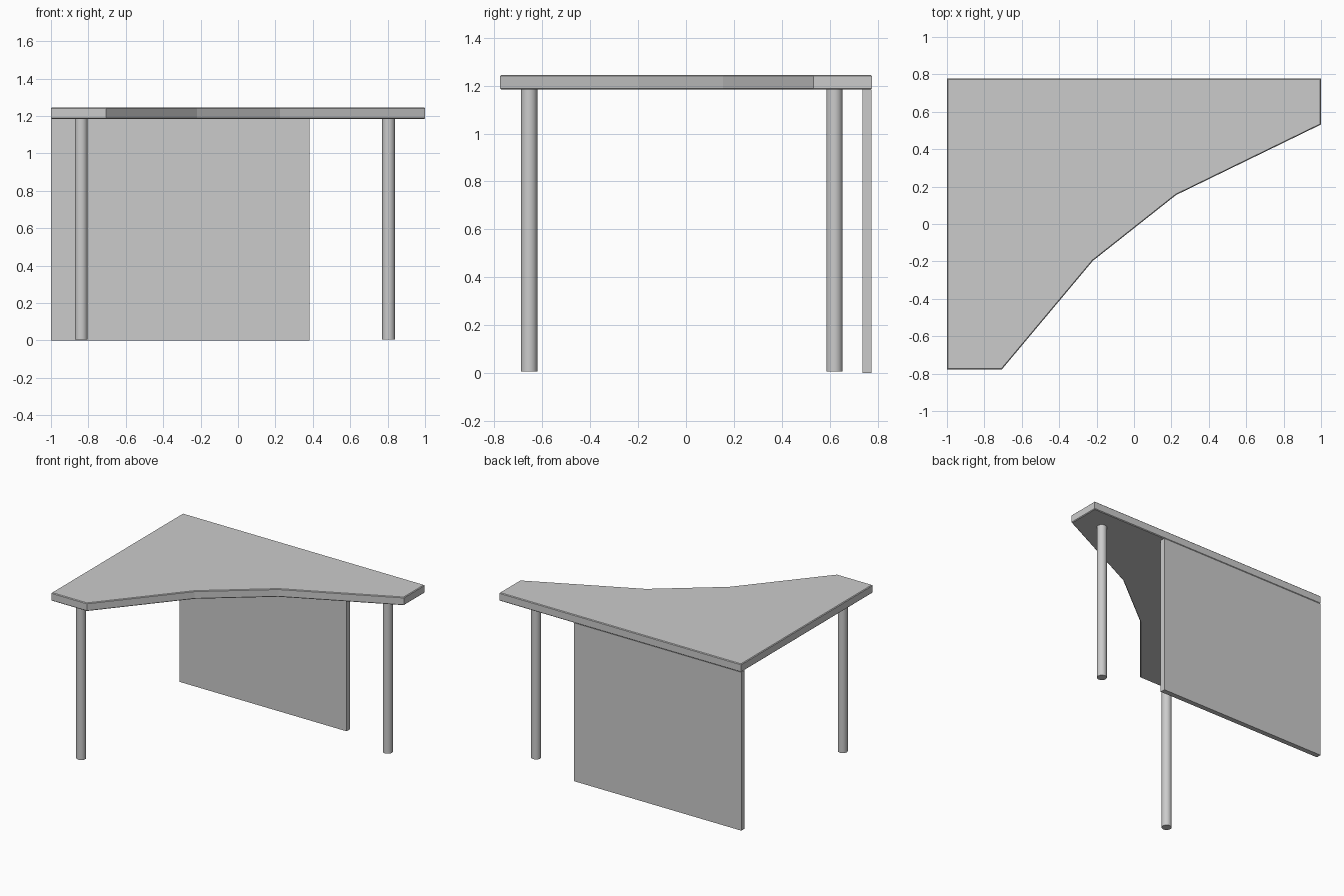
import bpy, bmesh

if "Cube" in bpy.data.objects:
    bpy.data.objects.remove(bpy.data.objects["Cube"])

TOP_Z, UNDER_Z = 1.245, 1.184


def prism(name, outline, z0, z1, bevel=0.0):
    """Extrude a flat outline upward, optionally easing its rims."""
    bm = bmesh.new()
    face = bm.faces.new([bm.verts.new((x, y, z0)) for x, y in outline])
    ext = bmesh.ops.extrude_face_region(bm, geom=[face])
    verts = [v for v in ext["geom"] if isinstance(v, bmesh.types.BMVert)]
    bmesh.ops.translate(bm, verts=verts, vec=(0, 0, z1 - z0))
    bmesh.ops.recalc_face_normals(bm, faces=bm.faces[:])
    if bevel:
        rims = [e for e in bm.edges if abs(e.verts[0].co.z - e.verts[1].co.z) < 1e-5]
        bmesh.ops.bevel(bm, geom=rims, offset=bevel, segments=1, affect='EDGES')
    mesh = bpy.data.meshes.new(name)
    bm.to_mesh(mesh)
    bm.free()
    obj = bpy.data.objects.new(name, mesh)
    bpy.context.collection.objects.link(obj)
    return obj


def leg(name, x, y):
    z0 = 0.006
    bpy.ops.mesh.primitive_cylinder_add(vertices=32, radius=0.034, depth=UNDER_Z - z0,
                                        location=(x, y, (UNDER_Z + z0) / 2))
    bpy.context.object.name = name
    bpy.ops.object.shade_smooth_by_angle()


# Corner desktop with a faceted inner edge
prism("desktop", [(-1, 0.777), (-1, -0.777), (-0.706, -0.777), (-0.22, -0.197),
                  (0.225, 0.155), (1, 0.532), (1, 0.777)], UNDER_Z, TOP_Z, 0.005)

# Back panel
prism("back_panel", [(-1, 0.737), (0.382, 0.737), (0.382, 0.775), (-1, 0.775)], 0, UNDER_Z)

# Round legs at the two wing ends
leg("front_leg", -0.838, -0.655)
leg("side_leg", 0.805, 0.62)
